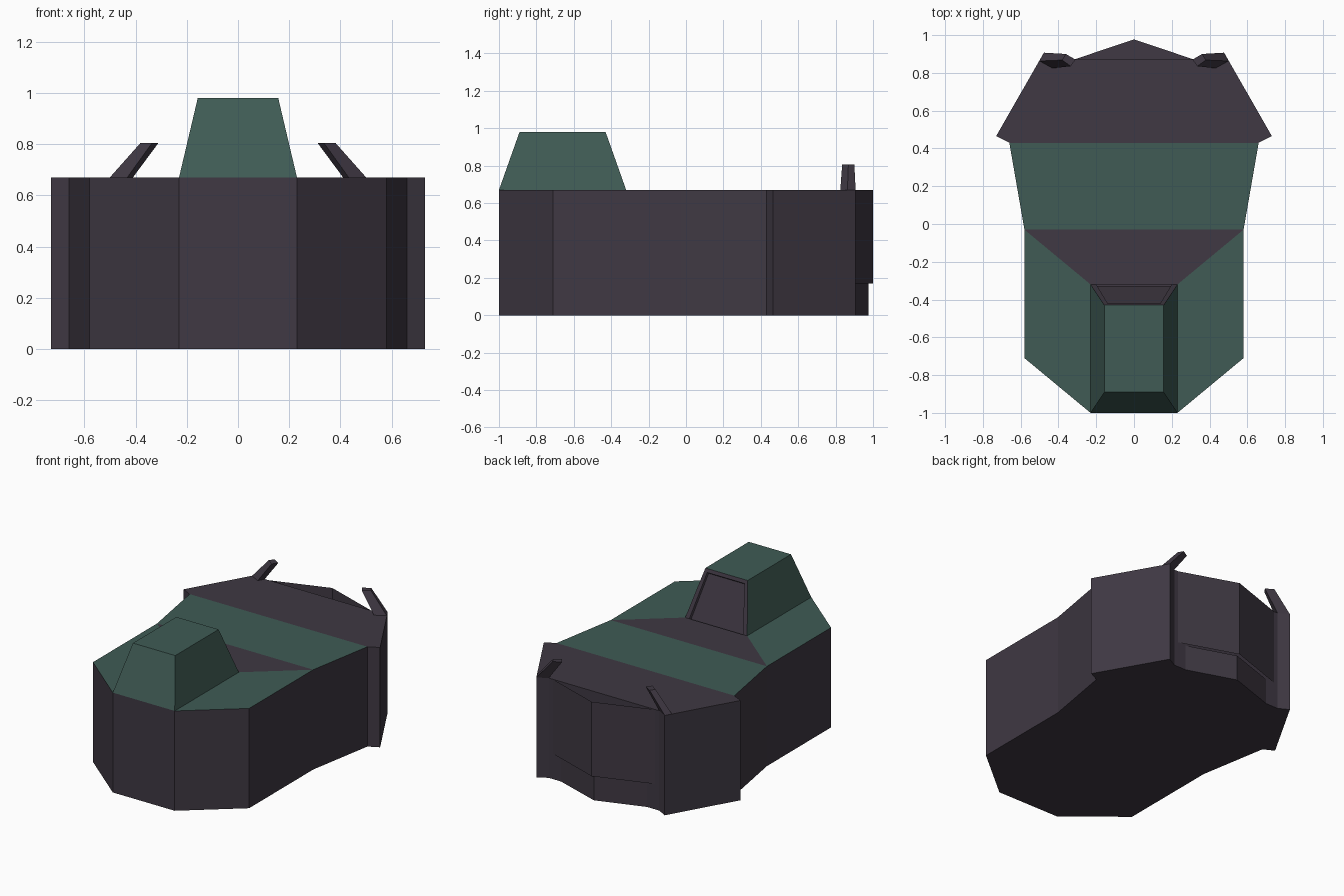
import bpy, bmesh
from mathutils import Vector

if "Cube" in bpy.data.objects:
    bpy.data.objects.remove(bpy.data.objects["Cube"])

H = 0.67  # deck height


def material(name, rgb):
    m = bpy.data.materials.new(name)
    m.diffuse_color = (*rgb, 1)
    m.use_nodes = True
    m.node_tree.nodes["Principled BSDF"].inputs["Base Color"].default_value = m.diffuse_color
    return m


PURPLE = material("dark_purple", (0.05, 0.04, 0.056))
GREEN = material("dark_green", (0.05, 0.105, 0.09))


def finish(name, bm, fix=True):
    if fix:
        bmesh.ops.recalc_face_normals(bm, faces=bm.faces)
    me = bpy.data.meshes.new(name)
    bm.to_mesh(me)
    bm.free()
    me.materials.append(PURPLE)
    me.materials.append(GREEN)
    ob = bpy.data.objects.new(name, me)
    bpy.context.collection.objects.link(ob)
    return ob


def loft(bm, low, high, bottom=True, top=True):
    """Join two matching rings of points, optionally capped."""
    a = [bm.verts.new(p) for p in low]
    b = [bm.verts.new(p) for p in high]
    n = len(a)
    sides = [bm.faces.new((a[i], a[(i + 1) % n], b[(i + 1) % n], b[i])) for i in range(n)]
    if bottom:
        bm.faces.new(a[::-1])
    if top:
        sides.append(bm.faces.new(b))
    return sides


def at(points, z):
    return [(x, y, z) for x, y in points]


def mirrored(points):
    return points + [(-x, y) for x, y in reversed(points)]


# Hull walls and floor
half = [(0.23, -1), (0.58, -0.71), (0.58, -0.03), (0.66, 0.43),
        (0.73, 0.465), (0.477, 0.907), (0.41, 0.87)]
outline = mirrored(half)
bm = bmesh.new()
loft(bm, at(outline, 0), at(outline, H), top=False)

# Deck panels, leaving the cabin opening
nose_side = [(0.23, -1), (0.58, -0.71), (0.58, -0.03), (0.23, -0.32)]
panels = [
    (nose_side, 1),
    ([(-x, y) for x, y in reversed(nose_side)], 1),
    (mirrored([(0.23, -0.32), (0.58, -0.03)]), 0),
    (mirrored([(0.58, -0.03), (0.66, 0.43)]), 1),
    (mirrored(half[3:]), 0),
]
for pts, mat in panels:
    f = bm.faces.new([bm.verts.new(p) for p in at(pts, H)])
    f.material_index = mat
bmesh.ops.remove_doubles(bm, verts=bm.verts, dist=0.0005)
finish("hull", bm)

# Tapered cabin with a recessed rear window
bm = bmesh.new()
base = mirrored([(0.23, -1), (0.23, -0.32)])
roof = mirrored([(0.157, -0.89), (0.157, -0.43)])
faces = loft(bm, at(base, H), at(roof, 0.98), bottom=False)
for f in faces:
    f.material_index = 1
bm.normal_update()
rear = max(faces, key=lambda f: f.calc_center_median().y)
rear.material_index = 0
bmesh.ops.inset_region(bm, faces=[rear], thickness=0.03)
bmesh.ops.inset_region(bm, faces=[rear], thickness=0.006, depth=-0.012)
finish("cabin", bm, fix=False)

# Low rear step
bm = bmesh.new()
step = [(-0.32, 0.87), (0.32, 0.87), (0, 0.977)]
loft(bm, at(step, 0), at(step, 0.17))
finish("rear_step", bm)

# Thin folded tailgate sheet
bm = bmesh.new()
fold = [(0.38, 0.87), (0, 1.0), (-0.38, 0.87)]
lo = [bm.verts.new(p) for p in at(fold, 0.17)]
hi = [bm.verts.new(p) for p in at(fold, H)]
for i in range(2):
    bm.faces.new((lo[i], lo[i + 1], hi[i + 1], hi[i]))
finish("tailgate", bm, fix=False)

# Pair of inward-leaning fins
foot = [(0.50, 0.863), (0.477, 0.907), (0.41, 0.87), (0.432, 0.825)]
tip = [(0.38, 0.868), (0.36, 0.90), (0.31, 0.87), (0.335, 0.835)]
for side, s in (("right", 1), ("left", -1)):
    bm = bmesh.new()
    loft(bm, [(s * x, y, H) for x, y in foot], [(s * x, y, 0.805) for x, y in tip])
    finish(side + "_fin", bm)
